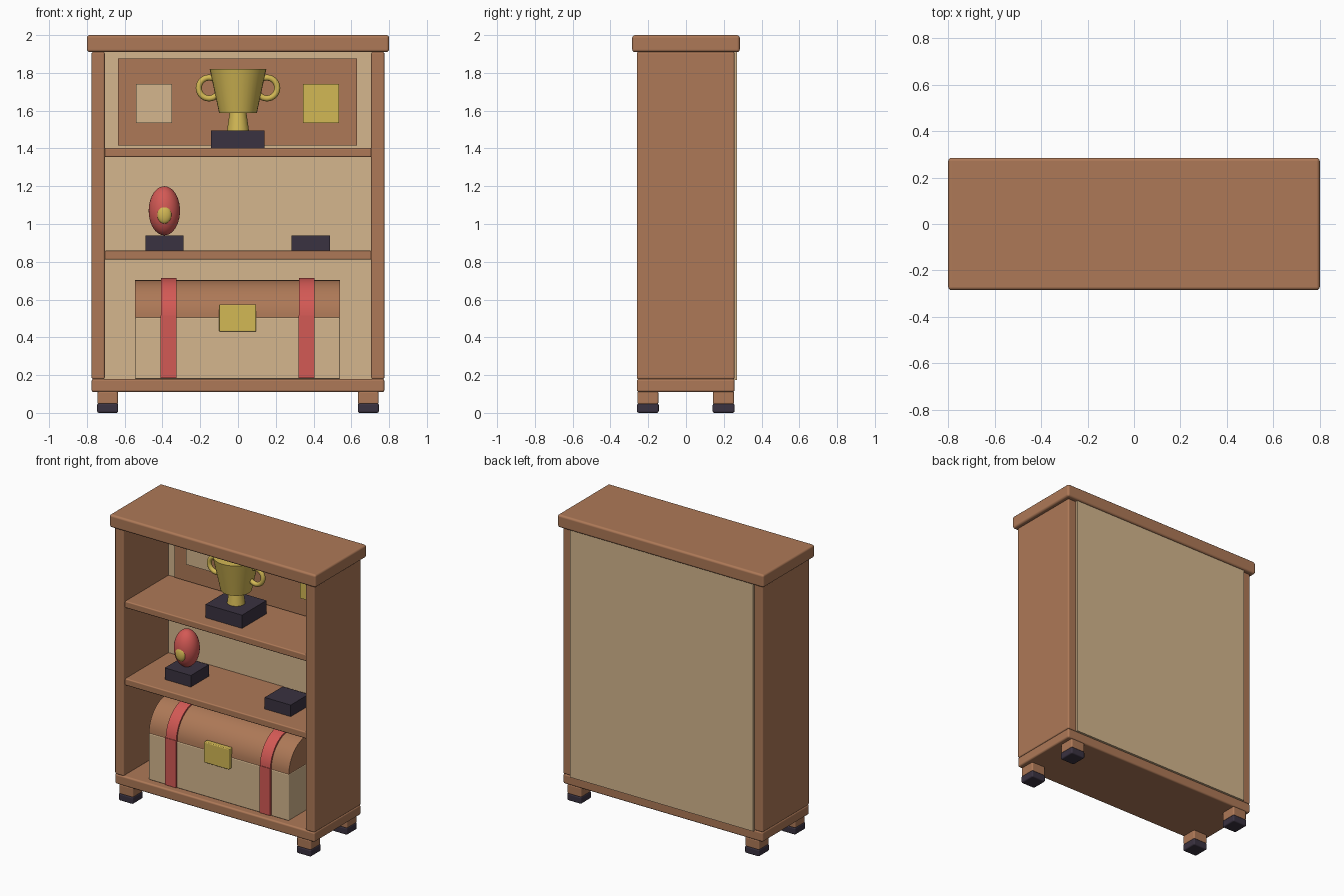
import bpy, bmesh, math
from mathutils import Matrix

cube = bpy.data.objects.get("Cube")
if cube:
    bpy.data.objects.remove(cube, do_unlink=True)


def material(name, rgb):
    m = bpy.data.materials.new(name)
    m.use_nodes = True
    m.diffuse_color = (*rgb, 1)
    m.node_tree.nodes["Principled BSDF"].inputs["Base Color"].default_value = (*rgb, 1)
    return m


WOOD = material("warm wood", (0.42, 0.19, 0.095))
CREAM = material("cream", (0.66, 0.47, 0.27))
GOLD = material("gold", (0.65, 0.48, 0.09))
RED = material("coral red", (0.65, 0.10, 0.09))
DARK = material("dark plum", (0.042, 0.032, 0.052))


def finish(name, bm, mat, smooth=True):
    bmesh.ops.recalc_face_normals(bm, faces=bm.faces)
    mesh = bpy.data.meshes.new(name)
    bm.to_mesh(mesh)
    bm.free()
    mesh.materials.append(mat)
    if smooth:
        mesh.shade_smooth()
        mesh.set_sharp_from_angle(angle=math.radians(35))
    ob = bpy.data.objects.new(name, mesh)
    bpy.context.scene.collection.objects.link(ob)
    return ob


def box(name, xs, ys, zs, mat, bevel=0.0):
    """Box between pairs of limits, with optional rounded edges."""
    bm = bmesh.new()
    bmesh.ops.create_cube(bm, size=1)
    for v in bm.verts:
        for i, (lo, hi) in enumerate((xs, ys, zs)):
            v.co[i] = hi if v.co[i] > 0 else lo
    ob = finish(name, bm, mat, smooth=False)
    if bevel:
        ob.data.shade_smooth()
        mod = ob.modifiers.new("rounded edges", "BEVEL")
        mod.width, mod.segments, mod.harden_normals = bevel, 3, True
    return ob


def arch(name, xs, yc, zc, radius, mat, steps=24):
    """Half cylinder lying along x."""
    bm = bmesh.new()
    ring = [bm.verts.new((xs[0], yc + radius * math.cos(math.pi * i / steps),
                          zc + radius * math.sin(math.pi * i / steps)))
            for i in range(steps + 1)]
    face = bm.faces.new(ring)
    out = bmesh.ops.extrude_face_region(bm, geom=[face])["geom"]
    bmesh.ops.translate(bm, vec=(xs[1] - xs[0], 0, 0),
                        verts=[g for g in out if isinstance(g, bmesh.types.BMVert)])
    return finish(name, bm, mat)


def cone(name, yc, zs, r_low, r_high, mat):
    bm = bmesh.new()
    bmesh.ops.create_cone(bm, cap_ends=True, segments=32, radius1=r_low, radius2=r_high,
                          depth=zs[1] - zs[0],
                          matrix=Matrix.Translation((0, yc, sum(zs) / 2)))
    return finish(name, bm, mat)


def ellipsoid(name, centre, radii, mat):
    bm = bmesh.new()
    bmesh.ops.create_uvsphere(bm, u_segments=32, v_segments=20, radius=1,
                              matrix=Matrix.Translation(centre) @ Matrix.Diagonal((*radii, 1)))
    return finish(name, bm, mat)


def ring(name, centre, major, minor, mat):
    bpy.ops.mesh.primitive_torus_add(location=centre, rotation=(math.pi / 2, 0, 0),
                                     major_radius=major, minor_radius=minor,
                                     major_segments=32, minor_segments=12)
    ob = bpy.context.object
    ob.name = name
    ob.data.materials.append(mat)
    ob.data.shade_smooth()


def span(c, half):
    return (c - half, c + half)


# Cabinet carcass
DEPTH = (-0.26, 0.257)
box("top_board", (-0.8, 0.8), (-0.285, 0.285), (1.91, 2.0), WOOD, 0.015)
box("base_board", (-0.775, 0.775), DEPTH, (0.11, 0.18), WOOD, 0.012)
box("back_panel", (-0.71, 0.71), (0.235, 0.27), (0.175, 1.912), CREAM)
for side, s in (("left", 1), ("right", -1)):
    box(f"{side}_side", span(s * 0.74, 0.035), DEPTH, (0.178, 1.912), WOOD, 0.01)
    for end, y in (("front", -0.202), ("back", 0.199)):
        box(f"{side}_{end}_leg", span(s * 0.69, 0.055), span(y, 0.056), (0.045, 0.115), WOOD, 0.01)
        box(f"{side}_{end}_foot_pad", span(s * 0.69, 0.056), span(y, 0.058), (0, 0.05), DARK, 0.01)
for name, z in (("lower_shelf", 0.835), ("upper_shelf", 1.378)):
    box(name, (-0.708, 0.708), (-0.245, 0.24), span(z, 0.024), WOOD, 0.008)

# Display board with two pinned cards
box("display_board", (-0.635, 0.63), (0.205, 0.24), (1.415, 1.875), WOOD)
for name, x, mat in (("cream_card", -0.445, CREAM), ("gold_card", 0.44, GOLD)):
    box(name, span(x, 0.096), (0.196, 0.206), (1.535, 1.74), mat)

# Trophy
CUP_Y = -0.02
box("trophy_plinth", span(-0.002, 0.142), span(CUP_Y, 0.135), (1.402, 1.495), DARK)
cone("trophy_stem", CUP_Y, (1.494, 1.60), 0.058, 0.043, GOLD)
cone("trophy_cup", CUP_Y, (1.588, 1.82), 0.1, 0.15, GOLD)
for side, s in (("left", 1), ("right", -1)):
    ring(f"{side}_trophy_handle", (s * 0.153, CUP_Y, 1.72), 0.055, 0.016, GOLD)

# Middle shelf plinths and ornament
for name, x in (("ornament_plinth", -0.39), ("empty_plinth", 0.385)):
    box(name, span(x, 0.101), span(-0.01, 0.1), (0.858, 0.94), DARK)
ellipsoid("egg_ornament", (-0.39, -0.01, 1.07), (0.083, 0.083, 0.13), RED)
ellipsoid("egg_emblem", (-0.39, -0.08, 1.05), (0.038, 0.02, 0.048), GOLD)

# Travelling trunk
TRUNK_X, TRUNK_Y, SEAM = (-0.545, 0.54), -0.01, 0.505
box("trunk_body", TRUNK_X, span(TRUNK_Y, 0.2), (0.18, SEAM), CREAM, 0.006)
arch("trunk_lid", TRUNK_X, TRUNK_Y, SEAM, 0.198, WOOD)
for side, x in (("left", 0.363), ("right", -0.367)):
    box(f"{side}_strap_lower", span(x, 0.042), span(TRUNK_Y, 0.212), (0.185, 0.515), RED)
    arch(f"{side}_strap_upper", span(x, 0.041), TRUNK_Y, SEAM, 0.209, RED)
box("trunk_clasp", span(-0.002, 0.098), (-0.238, -0.2), (0.43, 0.575), GOLD, 0.006)
